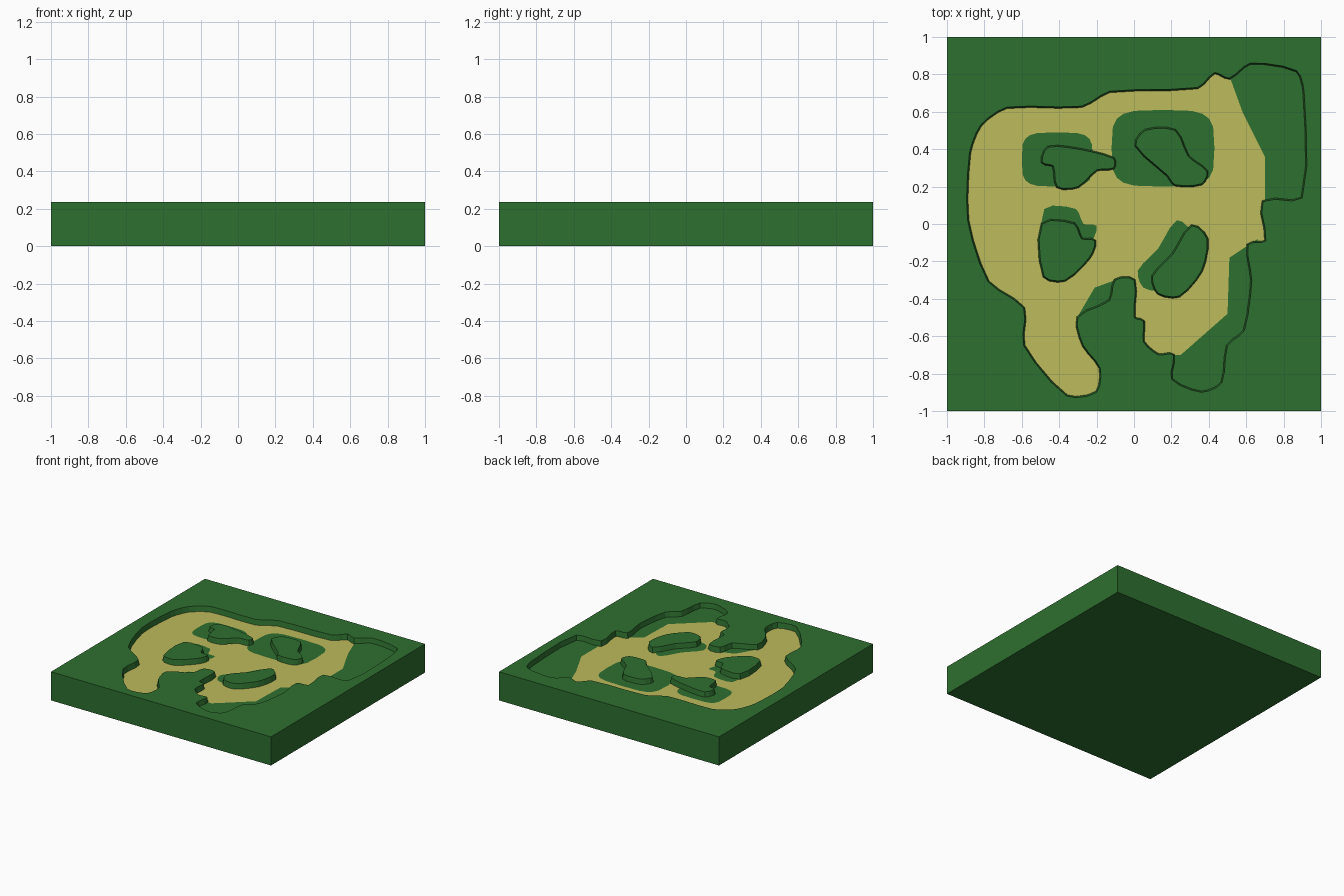
import bpy, bmesh
from math import cos, sin, tau, copysign
from mathutils import Vector

if "Cube" in bpy.data.objects:
    bpy.data.objects.remove(bpy.data.objects["Cube"])

TOP, FLOOR, SLOPE = 0.235, 0.192, 0.008

def material(name, rgb):
    m = bpy.data.materials.new(name)
    m.diffuse_color = (*rgb, 1)
    m.use_nodes = True
    m.node_tree.nodes["Principled BSDF"].inputs["Base Color"].default_value = m.diffuse_color
    return m

GRASS = material("grass green", (0.027, 0.160, 0.028))
SAND = material("sand yellow", (0.51, 0.495, 0.105))

def smooth_loop(pts, steps=3):
    # rounds a closed loop with a gentle curve through its points
    p = [Vector(q) for q in pts]
    n, out = len(p), []
    tan = [(p[(i + 1) % n] - p[i - 1]).normalized() for i in range(n)]
    for i in range(n):
        a, b = p[i], p[(i + 1) % n]
        pull = (b - a).length * 0.7
        for k in range(steps):
            t = k / steps
            s = t * t * (3 - 2 * t)
            out.append(a.lerp(b, s) + tan[i] * pull * t * (1 - t) ** 2
                       - tan[(i + 1) % n] * pull * t * t * (1 - t))
    return out

def rounded_box(cx, cy, a, b, n=20):
    def bend(v):
        return copysign(abs(v) ** 0.5, v)
    return [(cx + a * bend(cos(tau * i / n)), cy + b * bend(sin(tau * i / n))) for i in range(n)]

def shifted(pts, dx, dy):
    return [(x + dx, y + dy) for x, y in pts]

def offset(pts, d):
    # moves a clockwise loop outward by d
    out = []
    for i, p in enumerate(pts):
        t = (Vector(pts[(i + 1) % len(pts)]) - Vector(pts[i - 1])).normalized()
        out.append((p[0] - t.y * d, p[1] + t.x * d))
    return out

# Outline of the sunken path, clockwise: north, east, south, west
north = [(-.88, .38), (-.82, .53), (-.68, .625), (-.28, .63), (-.13, .71), (.34, .73),
         (.43, .81), (.51, .78), (.62, .86), (.87, .82)]
east = [(.91, .70), (.90, .14), (.69, .12), (.705, -.09), (.61, -.11), (.63, -.30),
        (.59, -.57), (.50, -.65), (.47, -.85)]
south = [(.36, -.90), (.20, -.83), (.21, -.70), (.13, -.70), (.05, -.63), (.05, -.52),
         (0, -.50), (0, -.30), (-.10, -.30), (-.13, -.41), (-.30, -.50)]
west = [(-.27, -.65), (-.18, -.77), (-.20, -.90), (-.36, -.92), (-.59, -.65),
        (-.59, -.45), (-.78, -.31), (-.89, .02)]
path_outline = smooth_loop(north + east + south + west)

# Raised islands inside the path, clockwise
northwest = smooth_loop([(-.49, .33), (-.46, .41), (-.30, .40), (-.11, .35), (-.11, .30),
                         (-.20, .29), (-.30, .20), (-.41, .20), (-.43, .31)])
northeast = smooth_loop([(.01, .42), (.06, .50), (.22, .50), (.29, .36), (.39, .28),
                         (.36, .215), (.22, .21), (.18, .26)])
southwest = smooth_loop([(-.49, 0), (-.32, 0), (-.28, -.08), (-.21, -.09), (-.24, -.18),
                         (-.37, -.30), (-.48, -.28)])
southeast = smooth_loop([(.31, -.01), (.39, -.08), (.36, -.25), (.24, -.385), (.13, -.37),
                         (.10, -.28), (.21, -.16)])

# Grassy areas on the sunken floor, some tucked under the banks
patches = {
    "northeast_grass": [(.50, .82), (.58, .60), (.70, .36), (.70, .07), (.92, .12), (.92, .84), (.62, .88)],
    "southeast_grass": [(.66, -.08), (.51, -.18), (.50, -.48), (.25, -.70), (.19, -.70),
                        (.19, -.91), (.50, -.91), (.68, -.50)],
    "south_grass": [(-.10, -.30), (-.21, -.34), (-.31, -.51), (-.10, -.44)],
    "northwest_island_grass": rounded_box(-.41, .345, .19, .145),
    "northeast_island_grass": rounded_box(.155, .405, .275, .205),
    "southwest_island_grass": shifted(southwest, .01, .08),
    "southeast_island_grass": shifted(southeast, -.08, .03),
}

def loop(bm, pts, z):
    vs = [bm.verts.new((x, y, z)) for x, y in pts]
    return vs, [bm.edges.new((a, b)) for a, b in zip(vs, vs[1:] + vs[:1])]

def fill(bm, edges, mat=0):
    res = bmesh.ops.triangle_fill(bm, use_beauty=True, use_dissolve=False,
                                  edges=edges, normal=(0, 0, 1))
    for f in res["geom"]:
        if isinstance(f, bmesh.types.BMFace):
            f.material_index = mat

def walls(bm, lower, upper):
    n = len(lower)
    for i in range(n):
        j = (i + 1) % n
        bm.faces.new((lower[i], lower[j], upper[j], upper[i]))

def finish(bm, name, mats):
    me = bpy.data.meshes.new(name)
    bm.to_mesh(me)
    bm.free()
    for m in mats:
        me.materials.append(m)
    bpy.context.collection.objects.link(bpy.data.objects.new(name, me))

# Ground slab with sloped banks, sandy floor and islands
bm = bmesh.new()
square = [(-1, -1), (-1, 1), (1, 1), (1, -1)]
bottom, _ = loop(bm, square, 0)
rim, rim_edges = loop(bm, square, TOP)
bm.faces.new(bottom)
walls(bm, bottom, rim)
bank_top, bank_edges = loop(bm, path_outline, TOP)
bank_low, floor_edges = loop(bm, offset(path_outline, -SLOPE), FLOOR)
walls(bm, bank_low, bank_top)
fill(bm, rim_edges + bank_edges)
for island in (northwest, northeast, southwest, southeast):
    top, top_edges = loop(bm, island, TOP)
    low, low_edges = loop(bm, offset(island, SLOPE), FLOOR)
    walls(bm, low, top)
    fill(bm, top_edges)
    floor_edges += low_edges
fill(bm, floor_edges, 1)
bmesh.ops.recalc_face_normals(bm, faces=bm.faces)
finish(bm, "ground_slab", [GRASS, SAND])

# Thin grass patches on the floor
for name, pts in patches.items():
    bm = bmesh.new()
    _, edges = loop(bm, pts, FLOOR + 0.003)
    fill(bm, edges)
    for f in bm.faces:
        f.normal_update()
        if f.normal.z < 0:
            f.normal_flip()
    finish(bm, name, [GRASS])
